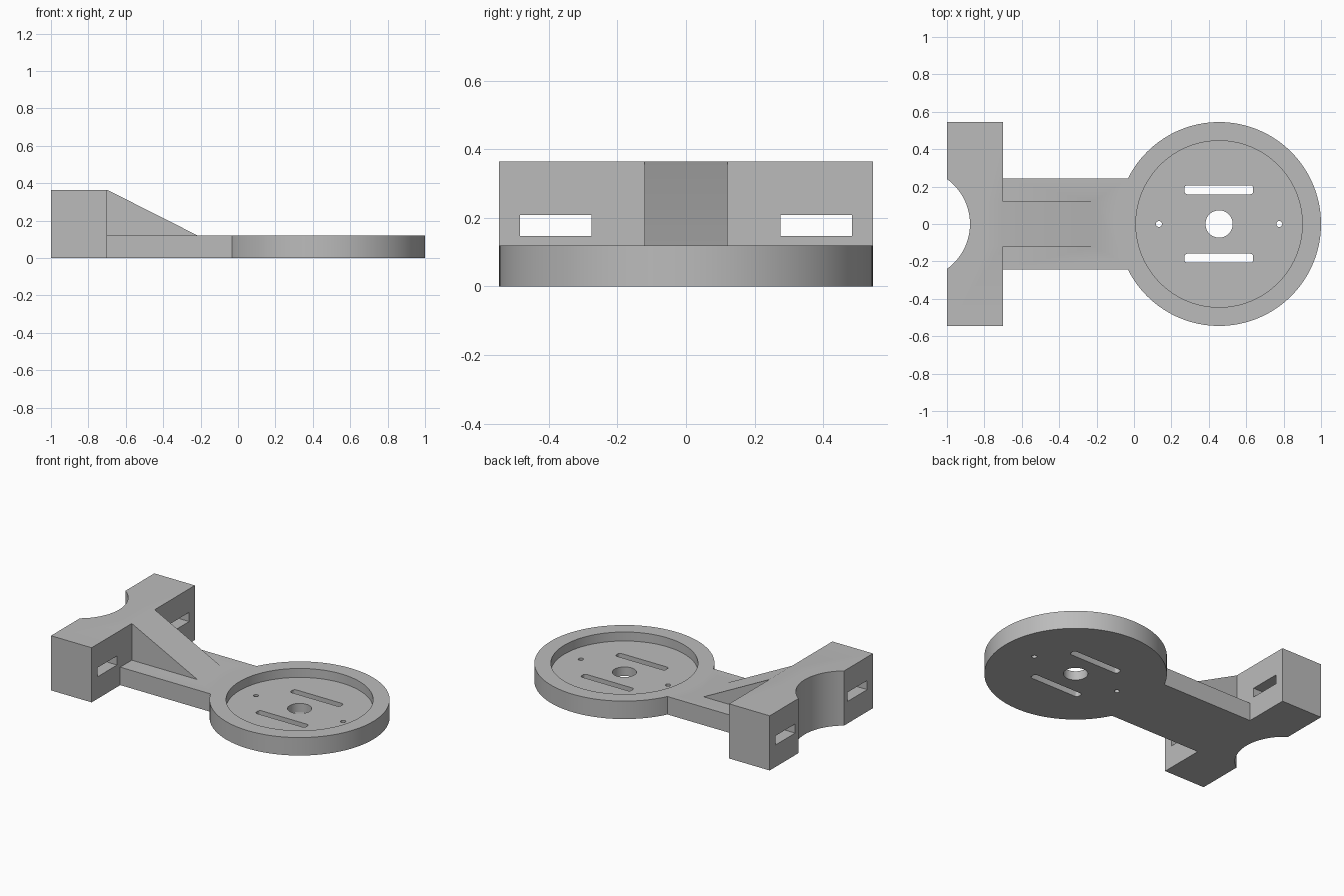
import bpy
import bmesh
import math
from mathutils import Vector

if "Cube" in bpy.data.objects:
    bpy.data.objects.remove(bpy.data.objects["Cube"], do_unlink=True)

DISC_X, DISC_R = 0.455, 0.545
THICK, BLOCK_H = 0.12, 0.365
BLOCK_X = -0.7

grey = bpy.data.materials.new("plain grey")
grey.use_nodes = True
colour = (0.5, 0.5, 0.5, 1)
grey.diffuse_color = colour
grey.node_tree.nodes["Principled BSDF"].inputs["Base Color"].default_value = colour


def prism(name, points, offset):
    """Extrude a closed outline of 3D points along an offset."""
    bm = bmesh.new()
    face = bm.faces.new([bm.verts.new(p) for p in points])
    top = bmesh.ops.extrude_face_region(bm, geom=[face])["geom"]
    bmesh.ops.translate(bm, vec=Vector(offset),
                        verts=[g for g in top if isinstance(g, bmesh.types.BMVert)])
    bmesh.ops.recalc_face_normals(bm, faces=bm.faces)
    mesh = bpy.data.meshes.new(name)
    bm.to_mesh(mesh)
    bm.free()
    mesh.materials.append(grey)
    obj = bpy.data.objects.new(name, mesh)
    bpy.context.collection.objects.link(obj)
    return obj


def box(name, x0, x1, y0, y1, z0, z1):
    return prism(name, [(x0, y0, z0), (x1, y0, z0), (x1, y1, z0), (x0, y1, z0)],
                 (0, 0, z1 - z0))


def disc(name, x, radius, z0, z1, sides):
    ring = [2 * math.pi * i / sides for i in range(sides)]
    return prism(name, [(x + radius * math.cos(a), radius * math.sin(a), z0) for a in ring],
                 (0, 0, z1 - z0))


def rounded_slot(name, x0, x1, y0, y1, z0, z1, r=0.015):
    corners = [(x1 - r, y1 - r), (x0 + r, y1 - r), (x0 + r, y0 + r), (x1 - r, y0 + r)]
    points = []
    for k, (cx, cy) in enumerate(corners):
        for i in range(5):
            a = math.pi / 2 * (k + i / 4)
            points.append((cx + r * math.cos(a), cy + r * math.sin(a), z0))
    return prism(name, points, (0, 0, z1 - z0))


def combine(target, tool, operation):
    """Apply a boolean and discard the tool."""
    mod = target.modifiers.new(operation.lower(), "BOOLEAN")
    mod.object, mod.operation, mod.solver = tool, operation, "EXACT"
    bpy.ops.object.select_all(action="DESELECT")
    bpy.context.view_layer.objects.active = target
    target.select_set(True)
    bpy.ops.object.modifier_apply(modifier=mod.name)
    bpy.data.objects.remove(tool, do_unlink=True)


# Solid body: round plate, arm, clamp block and sloping rib
bracket = disc("mounting_bracket", DISC_X, DISC_R, 0, THICK, 128)
combine(bracket, box("arm", BLOCK_X - 0.1, DISC_X - 0.2, -0.243, 0.243, 0, THICK), "UNION")
combine(bracket, box("clamp_block", -1, BLOCK_X, -DISC_R, DISC_R, 0, BLOCK_H), "UNION")
rib_side = [(-0.8, -0.121, 0.05), (-0.215, -0.121, 0.05), (-0.215, -0.121, THICK),
            (BLOCK_X, -0.121, BLOCK_H), (-0.8, -0.121, BLOCK_H)]
combine(bracket, prism("rib", rib_side, (0, 0.242, 0)), "UNION")

# Recess in the plate, with the central and the two small holes
combine(bracket, disc("recess", DISC_X, 0.445, 0.06, 0.3, 128), "DIFFERENCE")
combine(bracket, disc("centre_hole", DISC_X, 0.073, -0.1, 0.3, 48), "DIFFERENCE")
for side in (-1, 1):
    combine(bracket, disc("screw_hole", DISC_X + side * 0.322, 0.016, -0.1, 0.3, 24),
            "DIFFERENCE")

# Plate slots and strap slots, one of each per side
for side in (-1, 1):
    y = side * 0.183
    combine(bracket, rounded_slot("plate_slot", 0.27, 0.637, y - 0.024, y + 0.024, -0.1, 0.3),
            "DIFFERENCE")
    y = side * 0.38
    combine(bracket, box("strap_slot", -1.1, -0.6, y - 0.104, y + 0.104, 0.147, 0.208),
            "DIFFERENCE")

# Curved pole seat in the back of the clamp block
combine(bracket, disc("pole_seat", -1.173, 0.296, -0.1, 0.5, 128), "DIFFERENCE")

bracket.select_set(True)
bpy.context.view_layer.objects.active = bracket
bpy.ops.object.shade_smooth_by_angle(angle=math.radians(30))
